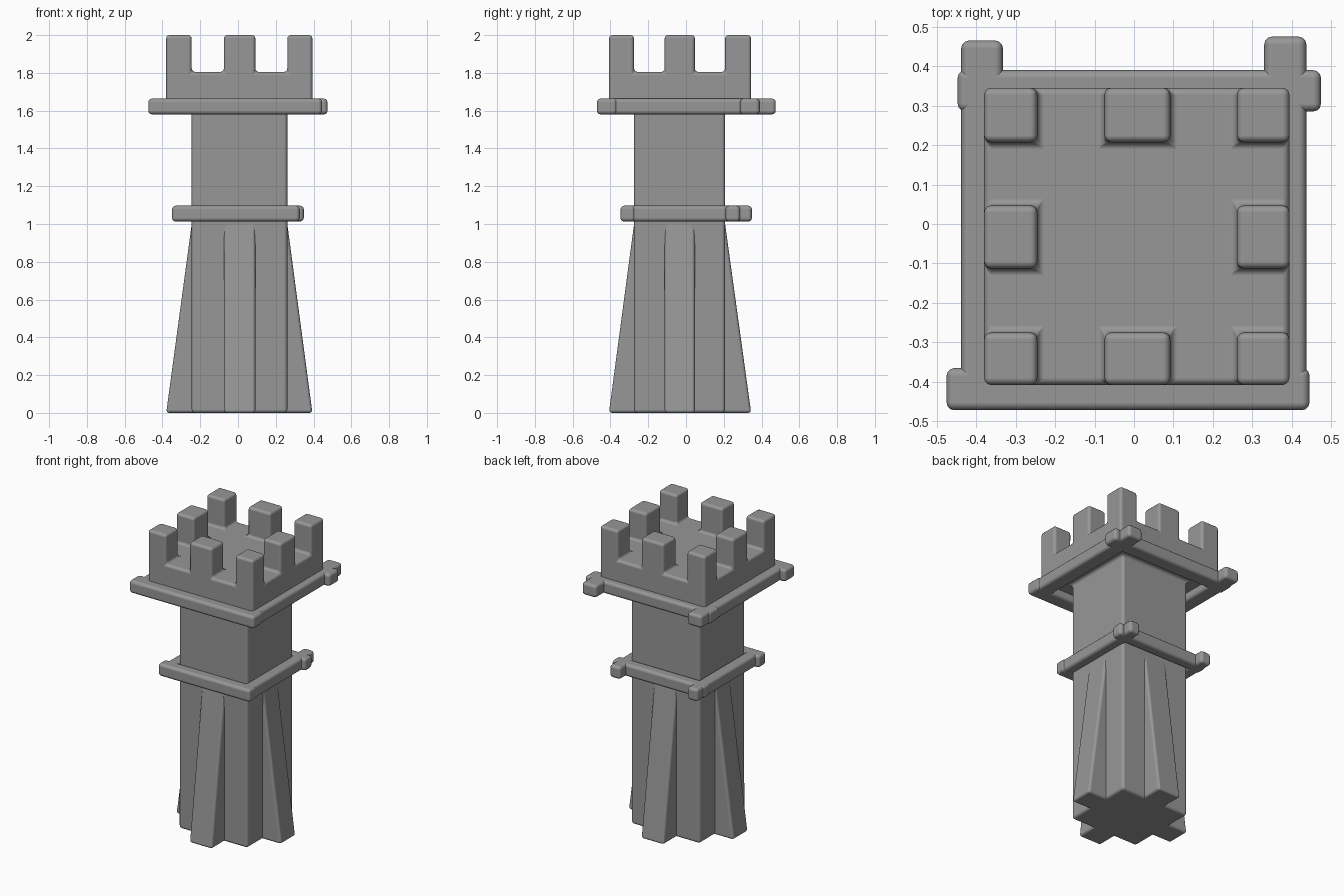
import bpy, bmesh

if "Cube" in bpy.data.objects:
    bpy.data.objects.remove(bpy.data.objects["Cube"])

# Shared plan grid: crown edge, shaft edge, middle bay, shaft edge, crown edge
XS = [-0.38, -0.245, -0.075, 0.092, 0.261, 0.394]
YS = [-0.408, -0.275, -0.113, 0.047, 0.207, 0.345]
ZS = [0.0, 1.63, 1.805, 2.0]

# Dark grey stone
stone = bpy.data.materials.new("dark_stone")
stone.diffuse_color = (0.31, 0.31, 0.31, 1)
stone.use_nodes = True
stone.node_tree.nodes["Principled BSDF"].inputs["Base Color"].default_value = stone.diffuse_color


def finish(bm, name, width):
    """Turn a bmesh into a smooth object with rounded edges."""
    bmesh.ops.recalc_face_normals(bm, faces=bm.faces)
    for f in bm.faces:
        f.smooth = True
    me = bpy.data.meshes.new(name)
    bm.to_mesh(me)
    bm.free()
    me.materials.append(stone)
    ob = bpy.data.objects.new(name, me)
    bpy.context.collection.objects.link(ob)
    bev = ob.modifiers.new("rounded_edges", "BEVEL")
    bev.width = width
    bev.segments = 3
    bev.limit_method = 'ANGLE'
    bev.harden_normals = True
    return ob


def bar(name, x0, x1, y0, y1, z0, z1):
    bm = bmesh.new()
    bmesh.ops.create_cube(bm, size=1)
    for v in bm.verts:
        v.co = (x1 if v.co.x > 0 else x0, y1 if v.co.y > 0 else y0,
                z1 if v.co.z > 0 else z0)
    finish(bm, name, 0.02)


# Shaft, crown block and battlements as one skin over a stack of grid cells
def filled(i, j, k):
    if not (0 <= i < 5 and 0 <= j < 5 and 0 <= k < 3):
        return False
    if k == 0:
        return 1 <= i <= 3 and 1 <= j <= 3
    return k == 1 or (i % 2 == 0 and j % 2 == 0 and (i, j) != (2, 2))


bm = bmesh.new()
for i in range(5):
    for j in range(5):
        for k in range(3):
            if not filled(i, j, k):
                continue
            for axis in range(3):
                for side in (0, 1):
                    n = [i, j, k]
                    n[axis] += 1 if side else -1
                    if filled(*n):
                        continue
                    ring = []
                    for a, b in ((0, 0), (1, 0), (1, 1), (0, 1)):
                        c = [i, j, k]
                        c[axis] += side
                        c[(axis + 1) % 3] += a
                        c[(axis + 2) % 3] += b
                        ring.append(bm.verts.new((XS[c[0]], YS[c[1]], ZS[c[2]])))
                    bm.faces.new(ring if side else ring[::-1])
bmesh.ops.remove_doubles(bm, verts=bm.verts, dist=1e-5)
bmesh.ops.dissolve_limit(bm, angle_limit=0.01, verts=bm.verts, edges=bm.edges)
finish(bm, "tower_body", 0.018)


# Tapered buttress in the middle of each side, open where it enters the shaft
def buttress(name, foot, wall, w0, w1, along_x):
    inner = wall + (0.05 if foot < wall else -0.05)
    profile = [(inner, 0.0), (foot, 0.0), (wall, 1.0), (inner, 1.0)]
    bm = bmesh.new()
    rings = []
    for w in (w0, w1):
        rings.append([bm.verts.new((d, w, z) if along_x else (w, d, z))
                      for d, z in profile])
    a, b = rings
    bm.faces.new(a)
    bm.faces.new(b[::-1])
    for s in (0, 1):
        bm.faces.new((a[s], b[s], b[s + 1], a[s + 1]))
    finish(bm, name, 0.016)


buttress("left_buttress", XS[0], XS[1], YS[2], YS[3], True)
buttress("right_buttress", XS[5], XS[4], YS[2], YS[3], True)
buttress("front_buttress", YS[0], YS[1], XS[2], XS[3], False)
buttress("back_buttress", YS[5], YS[4], XS[2], XS[3], False)

# Two trim bands of four overlapping bars with uneven ends
BARS = {
    "front": (-0.475, 0.445, -0.472, -0.365),
    "back": (-0.447, 0.474, 0.285, 0.39),
    "left": (-0.438, -0.332, -0.45, 0.465),
    "right": (0.33, 0.437, -0.44, 0.475),
}
for band, scale, z0, z1 in (("lower", 0.735, 1.013, 1.097),
                            ("upper", 1.0, 1.58, 1.664)):
    for side, box in BARS.items():
        bar(f"{band}_{side}_trim", *[c * scale for c in box], z0, z1)
